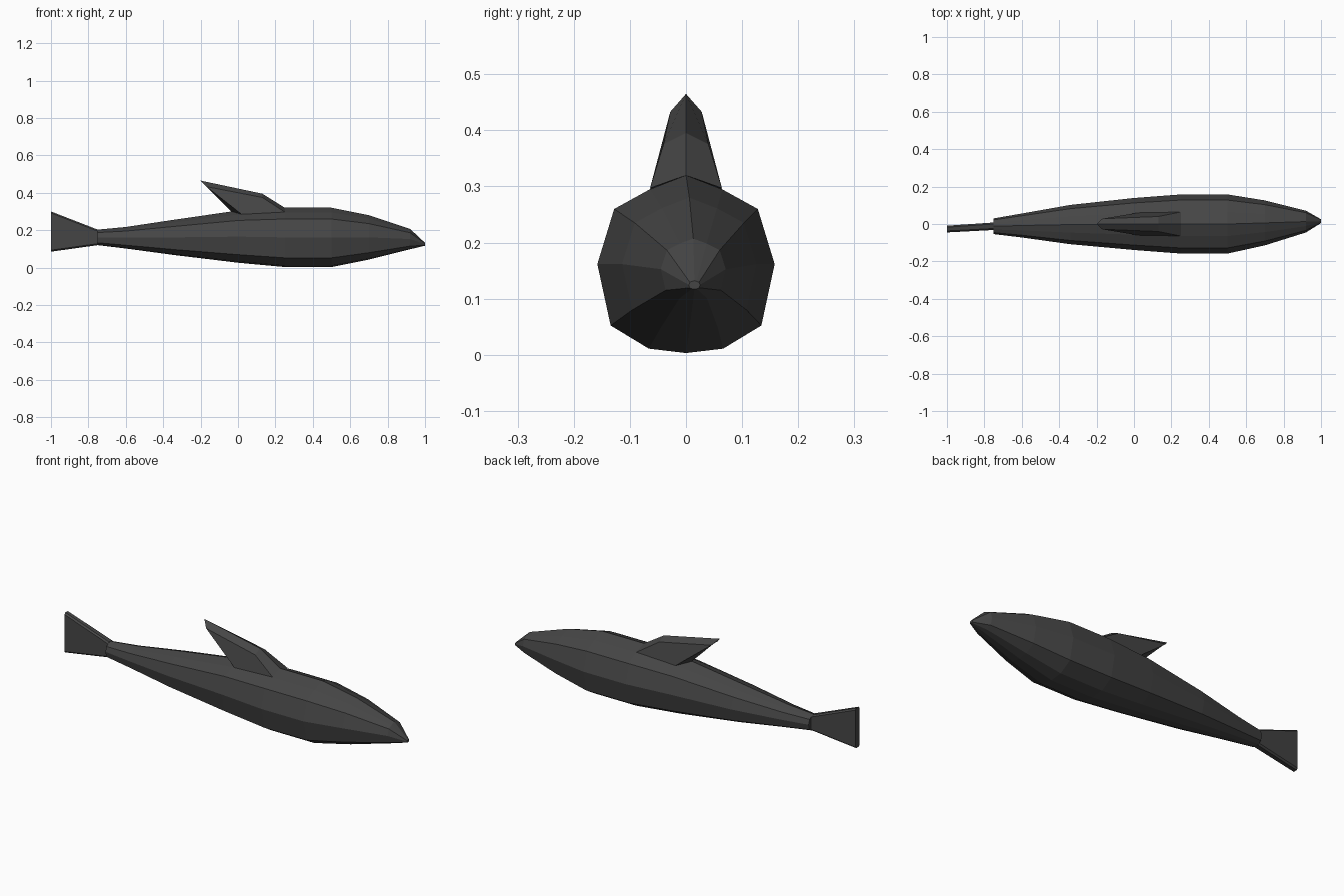
import bpy, bmesh

if "Cube" in bpy.data.objects:
    bpy.data.objects.remove(bpy.data.objects["Cube"])

grey = bpy.data.materials.new("dark grey")
grey.diffuse_color = (0.06, 0.06, 0.06, 1)
grey.use_nodes = True
grey.node_tree.nodes["Principled BSDF"].inputs["Base Color"].default_value = grey.diffuse_color


def make(name, verts, faces):
    """Flat shaded mesh with outward normals."""
    mesh = bpy.data.meshes.new(name)
    mesh.from_pydata(verts, [], faces)
    bm = bmesh.new()
    bm.from_mesh(mesh)
    bmesh.ops.recalc_face_normals(bm, faces=bm.faces)
    bm.to_mesh(mesh)
    bm.free()
    mesh.materials.append(grey)
    obj = bpy.data.objects.new(name, mesh)
    bpy.context.collection.objects.link(obj)
    return obj


def loft(name, rings):
    """Skin equal-sized rings and cap both ends."""
    n = len(rings[0])
    verts = [v for ring in rings for v in ring]
    faces = [(i * n + j, i * n + (j + 1) % n, (i + 1) * n + (j + 1) % n, (i + 1) * n + j)
             for i in range(len(rings) - 1) for j in range(n)]
    faces += [tuple(range(n)), tuple(range(len(verts) - n, len(verts)))]
    return make(name, verts, faces)


# Body: half section (width fraction, height fraction), mirrored to twelve sides
half = [(0, 1), (.41, .92), (.81, .81), (1, .5), (.85, .155), (.42, .025), (0, 0)]
section = half + [(-w, h) for w, h in half[-2:0:-1]]
# Stations: x, bottom z, top z, half width, sideways offset
stations = [(-.75, .12, .203, .042, -.012), (-.6, .102, .217, .064, -.008),
            (-.34, .067, .256, .105, -.003), (0, .026, .305, .139, 0),
            (.25, .003, .32, .158, 0), (.5, .003, .32, .158, 0),
            (.7, .043, .28, .12, .006), (.92, .098, .207, .058, .013),
            (1, .117, .132, .01, .015)]
loft("body", [[(x, y + w * hw, lo + h * (hi - lo)) for w, h in section]
              for x, lo, hi, hw, y in stations])

# Tail: thin flaring blade with chamfered edges
blade = []
for x, lo, hi, t, y in [(-1, .085, .30, .018, -.027), (-.75, .12, .203, .02, -.012)]:
    c = .008
    blade.append([(x, y - t, lo + c), (x, y - t + c, lo), (x, y + t - c, lo), (x, y + t, lo + c),
                  (x, y + t, hi - c), (x, y + t - c, hi), (x, y - t + c, hi), (x, y - t, hi - c)])
loft("tail_fin", blade)

# Back fin: swept, with a centre ridge, shoulders and a wedge-shaped rear
ridge = [(-.2, 0, .465), (.13, 0, .395), (.25, 0, .32), (-.03, 0, .295)]
side = [(-.17, .028, .433), (.13, .04, .375), (.25, .064, .297), (.02, .06, .285)]
verts = ridge + side + [(x, -y, z) for x, y, z in side]
faces = []
for s in (4, 8):
    faces += [(0, 1, s + 1, s), (1, 2, s + 2, s + 1), (s, s + 1, s + 2, s + 3),
              (0, s, s + 3, 3), (3, s + 3, s + 2, 2)]
make("back_fin", verts, faces)
